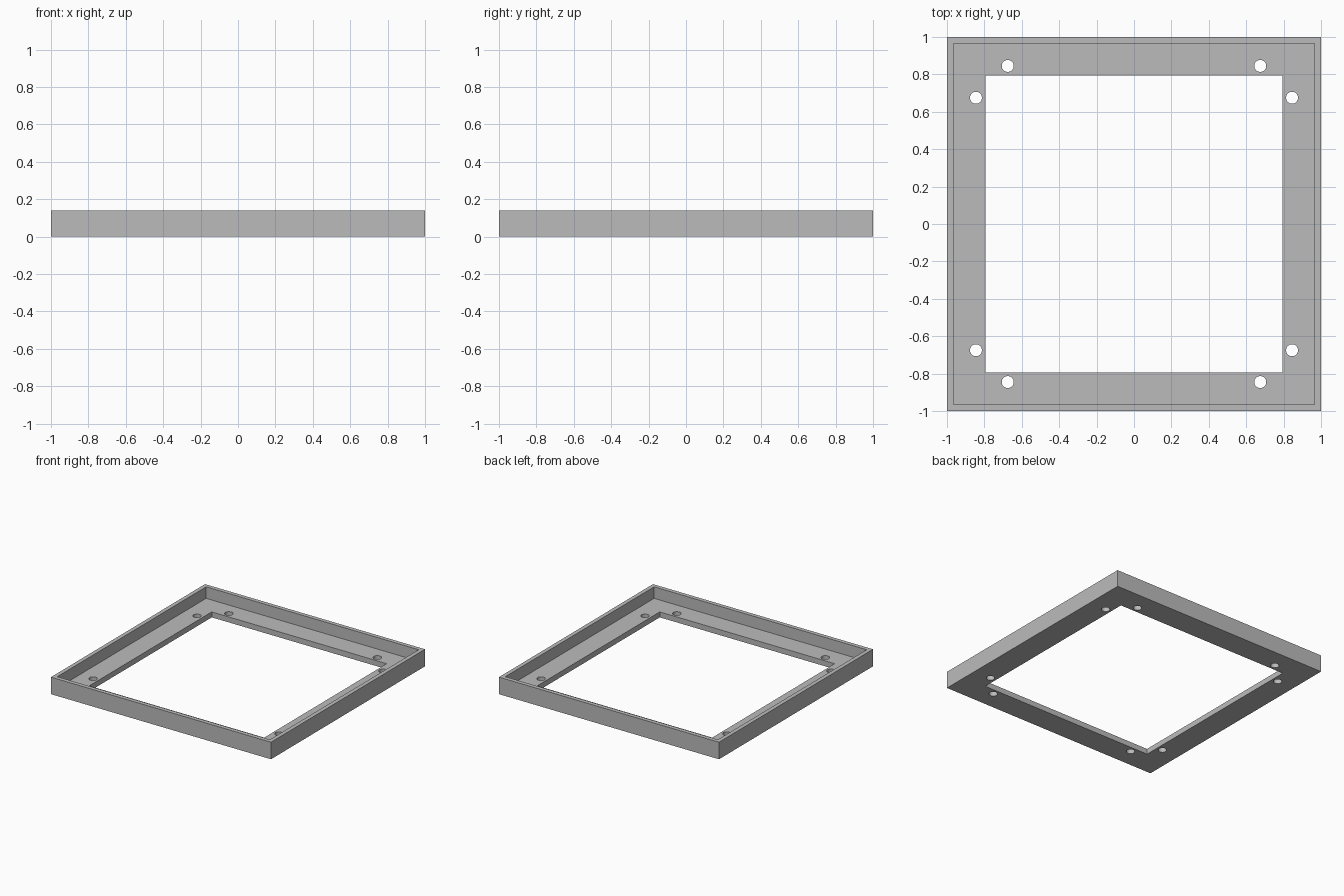
import bpy
import bmesh
from mathutils import Matrix

HEIGHT = 0.14       # full rim height
FLOOR = 0.045       # flange thickness
OUTER = 1.0         # half sizes of the squares
INNER = 0.966
OPENING = 0.795
HOLE_RADIUS = 0.032
HOLE_FAR, HOLE_NEAR = 0.845, 0.675

cube = bpy.data.objects.get("Cube")
if cube:
    bpy.data.objects.remove(cube, do_unlink=True)

grey = bpy.data.materials.new("plain grey")
grey.use_nodes = True
colour = (0.5, 0.5, 0.5, 1)
grey.diffuse_color = colour
grey.node_tree.nodes["Principled BSDF"].inputs["Base Color"].default_value = colour


def make_object(name, bm):
    bmesh.ops.recalc_face_normals(bm, faces=bm.faces)
    mesh = bpy.data.meshes.new(name)
    bm.to_mesh(mesh)
    bm.free()
    mesh.materials.append(grey)
    obj = bpy.data.objects.new(name, mesh)
    bpy.context.collection.objects.link(obj)
    return obj


# Square tray frame: an L-shaped section carried round four corners
section = [(OPENING, 0), (OUTER, 0), (OUTER, HEIGHT),
           (INNER, HEIGHT), (INNER, FLOOR), (OPENING, FLOOR)]
bm = bmesh.new()
corners = [[bm.verts.new((sx * r, sy * r, z)) for r, z in section]
           for sx, sy in ((-1, -1), (1, -1), (1, 1), (-1, 1))]
for i, here in enumerate(corners):
    after = corners[(i + 1) % 4]
    for j in range(len(section)):
        k = (j + 1) % len(section)
        bm.faces.new((here[j], after[j], after[k], here[k]))
frame = make_object("frame", bm)

# Two screw holes through the flange near each corner
bm = bmesh.new()
for sx in (-1, 1):
    for sy in (-1, 1):
        for x, y in ((HOLE_FAR, HOLE_NEAR), (HOLE_NEAR, HOLE_FAR)):
            bmesh.ops.create_cone(
                bm, cap_ends=True, segments=32, radius1=HOLE_RADIUS,
                radius2=HOLE_RADIUS, depth=0.3,
                matrix=Matrix.Translation((sx * x, sy * y, 0)))
cutter = make_object("hole_cutter", bm)
cutter.hide_render = True

cut = frame.modifiers.new("screw holes", 'BOOLEAN')
cut.operation = 'DIFFERENCE'
cut.solver = 'EXACT'
cut.object = cutter

bpy.ops.object.select_all(action='DESELECT')
frame.select_set(True)
bpy.context.view_layer.objects.active = frame
bpy.ops.object.modifier_apply(modifier=cut.name)
bpy.data.objects.remove(cutter, do_unlink=True)

# Round hole walls, crisp edges elsewhere
bpy.ops.object.shade_smooth_by_angle()
